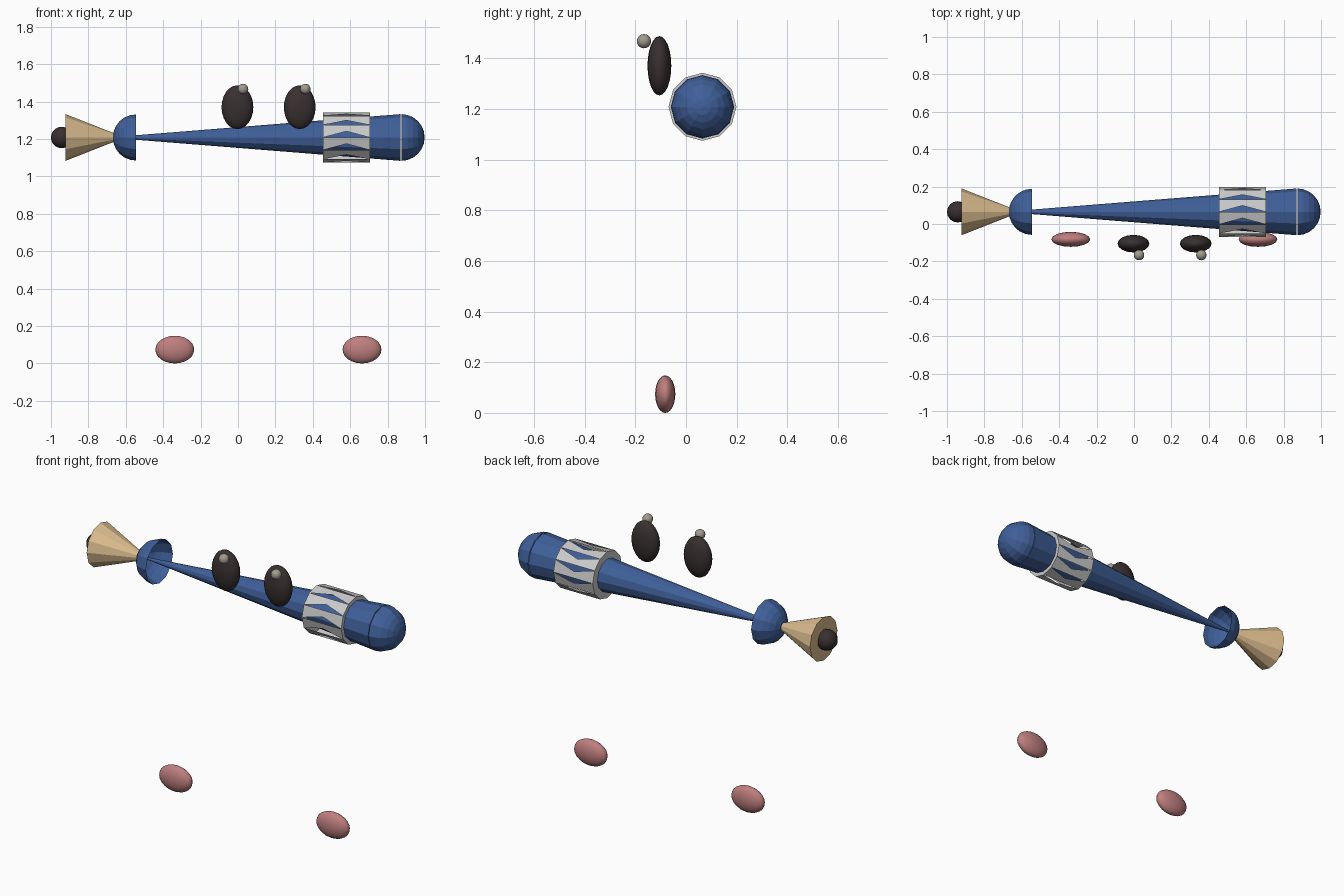
import bpy, bmesh
from math import sin, cos, pi

if "Cube" in bpy.data.objects:
    bpy.data.objects.remove(bpy.data.objects["Cube"])

AY, AZ, N = 0.065, 1.208, 12   # shared long axis and side count


def mat(name, rgb):
    m = bpy.data.materials.new(name)
    m.diffuse_color = (*rgb, 1)
    m.use_nodes = True
    m.node_tree.nodes["Principled BSDF"].inputs["Base Color"].default_value = m.diffuse_color
    return m


BLUE = mat("blue", (0.05, 0.115, 0.32))
TAN = mat("tan", (0.70, 0.50, 0.27))
PINK = mat("pink", (0.52, 0.21, 0.21))
DARK = mat("dark", (0.04, 0.029, 0.03))
BEIGE = mat("beige", (0.36, 0.33, 0.28))


def finish(name, bm, material=None):
    me = bpy.data.meshes.new(name)
    bm.to_mesh(me)
    bm.free()
    ob = bpy.data.objects.new(name, me)
    bpy.context.collection.objects.link(ob)
    if material:
        me.materials.append(material)
    return ob


def ring_verts(bm, x, r):
    return [bm.verts.new((x, AY + r * cos(2 * pi * i / N), AZ + r * sin(2 * pi * i / N)))
            for i in range(N)]


def lathe(name, profile, material, cap=True):
    """Turn (x, radius) points around the long axis; zero radius makes a tip."""
    bm = bmesh.new()
    rings = [ring_verts(bm, x, max(r, 1e-5)) for x, r in profile]
    for a, b in zip(rings, rings[1:]):
        for i in range(N):
            j = (i + 1) % N
            bm.faces.new((a[i], a[j], b[j], b[i]))
    if cap:
        bm.faces.new(rings[0])
        bm.faces.new(rings[-1])
    bmesh.ops.remove_doubles(bm, verts=bm.verts, dist=1e-4)
    bmesh.ops.recalc_face_normals(bm, faces=bm.faces)
    return finish(name, bm, material)


def ellipsoid(name, centre, radii, material, seg=16, rings=12):
    bm = bmesh.new()
    bmesh.ops.create_uvsphere(bm, u_segments=seg, v_segments=rings, radius=1)
    bmesh.ops.scale(bm, vec=radii, verts=bm.verts)
    bmesh.ops.translate(bm, vec=centre, verts=bm.verts)
    for f in bm.faces:
        f.smooth = True
    return finish(name, bm, material)


def dome(x, r, direction, steps=6):
    return [(x + direction * r * sin(pi / 2 * k / steps), r * cos(pi / 2 * k / steps))
            for k in range(steps + 1)]


# Body: long taper, rounded end and open cup
lathe("body_taper", [(-0.66, 0.003), (0.87, 0.125)], BLUE)
lathe("body_end", dome(0.873, 0.125, 1), BLUE, cap=False)
lathe("body_cup", dome(-0.546, 0.123, -1), BLUE, cap=False)

# Cone and end ball
lathe("tip_cone", [(-0.922, 0.125), (-0.605, 0.0)], TAN)
ellipsoid("tip_ball", (-0.943, AY, AZ), (0.057,) * 3, DARK)

# Collar: capped band whose sides have triangular gaps along each long edge
bm = bmesh.new()
left, right = ring_verts(bm, 0.455, 0.134), ring_verts(bm, 0.705, 0.134)
for i in range(N):
    j = (i + 1) % N
    mid = bm.verts.new((left[i].co + left[j].co + right[i].co + right[j].co) / 4)
    bm.faces.new((left[i], mid, left[j]))
    bm.faces.new((right[j], mid, right[i]))
    bm.faces.new((left[i], right[i], mid))
bm.faces.new(left)
bm.faces.new(right[::-1])
bmesh.ops.recalc_face_normals(bm, faces=bm.faces)
finish("collar", bm)

# Eyes with highlights, and feet
for side, x in (("left", -0.003), ("right", 0.33)):
    ellipsoid(side + "_eye", (x, -0.105, 1.37), (0.085, 0.047, 0.117), DARK)
    ellipsoid(side + "_eye_highlight", (x + 0.03, -0.166, 1.467), (0.028,) * 3, BEIGE)
for side, x in (("left", -0.338), ("right", 0.663)):
    ellipsoid(side + "_foot", (x, -0.082, 0.074), (0.104, 0.04, 0.074), PINK)
